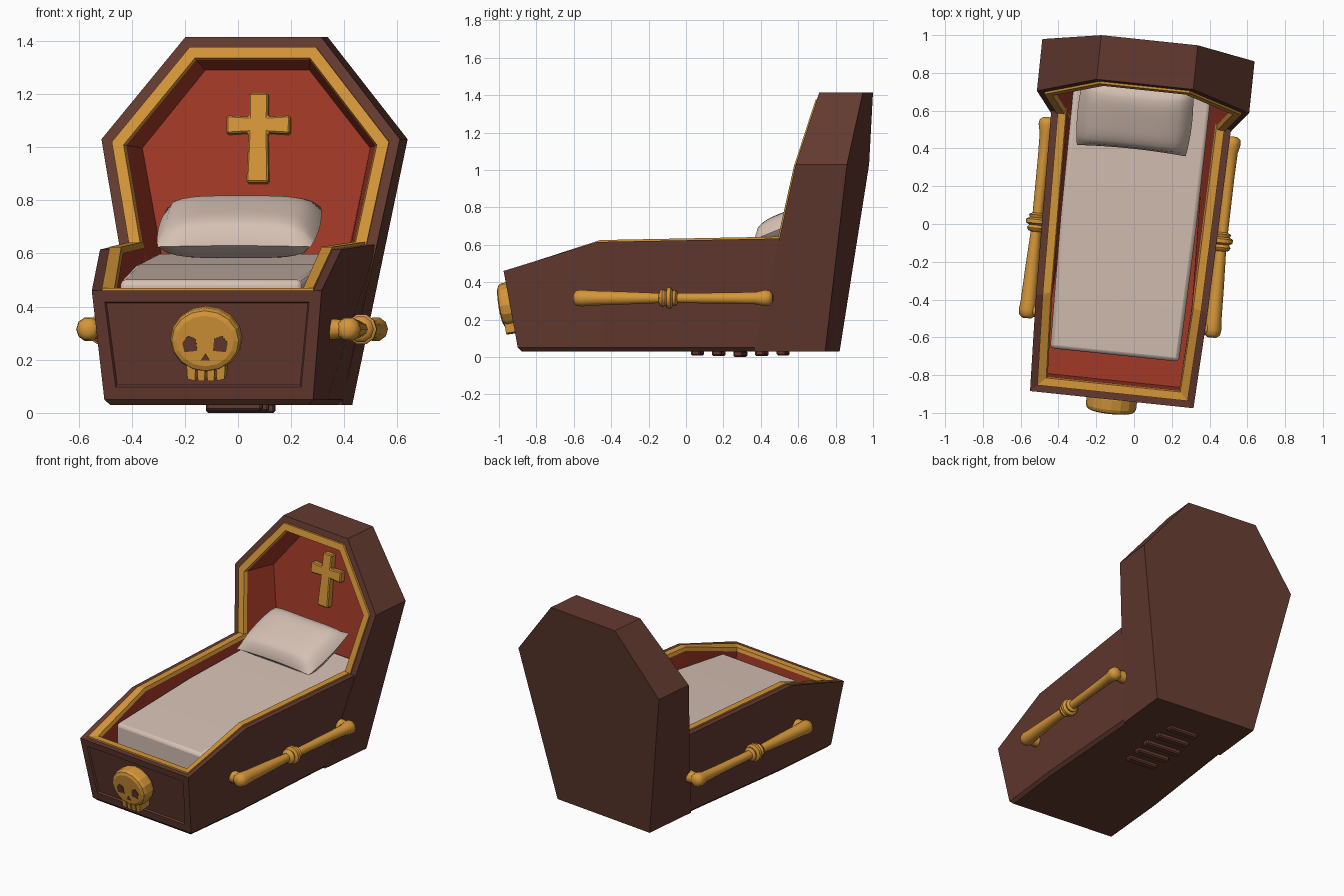
import bpy, bmesh, math
from mathutils import Matrix, Vector

if "Cube" in bpy.data.objects:
    bpy.data.objects.remove(bpy.data.objects["Cube"])

# The whole bed stands slightly turned about z
PLACE = Matrix.Rotation(math.radians(-6), 4, 'Z') @ Matrix.Translation((-0.02, 0, 0))


def material(name, rgb):
    m = bpy.data.materials.new(name)
    m.diffuse_color = (*rgb, 1)
    m.use_nodes = True
    m.node_tree.nodes["Principled BSDF"].inputs["Base Color"].default_value = m.diffuse_color
    return m


BROWN = material("dark brown wood", (0.125, 0.042, 0.029))
GOLD = material("gold", (0.66, 0.305, 0.040))
RED = material("red lining", (0.36, 0.040, 0.020))
CREAM = material("cream linen", (0.67, 0.53, 0.455))


def finish(name, bm, mats, matrix=Matrix(), bevel=0, segments=1, smooth=False):
    bmesh.ops.recalc_face_normals(bm, faces=bm.faces)
    me = bpy.data.meshes.new(name)
    bm.to_mesh(me)
    bm.free()
    me.transform(PLACE @ matrix)
    for m in mats:
        me.materials.append(m)
    ob = bpy.data.objects.new(name, me)
    bpy.context.collection.objects.link(ob)
    if bevel:
        mod = ob.modifiers.new("soft edges", 'BEVEL')
        mod.width, mod.segments = bevel, segments
    if smooth:
        bpy.ops.object.select_all(action='DESELECT')
        ob.select_set(True)
        bpy.context.view_layer.objects.active = ob
        bpy.ops.object.shade_smooth_by_angle(angle=math.radians(50))
    return ob


def bridge(loops, strip_mats=None, closed=True):
    """Skin a list of equal loops; both end loops are capped."""
    bm = bmesh.new()
    rows = [[bm.verts.new(p) for p in lp] for lp in loops]
    n = len(rows[0])
    mats = strip_mats or [0] * (len(rows) - 1)
    for a, b, m in zip(rows, rows[1:], mats):
        for i in range(n if closed else n - 1):
            j = (i + 1) % n
            bm.faces.new((a[i], a[j], b[j], b[i])).material_index = m
    bm.faces.new(rows[0]).material_index = mats[0]
    bm.faces.new(rows[-1]).material_index = mats[-1]
    return bm


def plate(name, pts, depth, matrix, mat, bevel=0, segments=1, smooth=False):
    """Flat outline extruded along its local z."""
    bm = bridge([[(x, y, z) for x, y in pts] for z in (0, depth)])
    return finish(name, bm, [mat], matrix, bevel, segments, smooth)


def box_pts(x0, y0, x1, y1):
    return [(x0, y0), (x1, y0), (x1, y1), (x0, y1)]


def lathe(name, profile, matrix, mat, sides=10):
    """Turned part along local z from (z, radius) pairs."""
    loops = [[(r * math.cos(2 * math.pi * i / sides), r * math.sin(2 * math.pi * i / sides), z)
              for i in range(sides)] for z, r in profile]
    return finish(name, bridge(loops), [mat], matrix, smooth=True)


def inset_poly(pts, d):
    """Move every side of a counter-clockwise outline inwards by d."""
    out = []
    for i, p in enumerate(pts):
        a, b, c = Vector(pts[i - 1]), Vector(p), Vector(pts[(i + 1) % len(pts)])
        e, f = (b - a).normalized(), (c - b).normalized()
        n1, n2 = Vector((-e.y, e.x)), Vector((-f.y, f.x))
        out.append(b + (n1 + n2) * d / (1 + n1.dot(n2)))
    return out


# Coffin body: U-shaped loops (half width, y, z) for back, middle and foot
def u_loop(stations):
    return [(-w, y, z) for w, y, z in stations] + [(w, y, z) for w, y, z in reversed(stations)]


def base_loop(d, z):
    return u_loop([(0.365 - d, 0.70, z), (0.40 - d, -0.40, z), (0.395 - d, -0.865 + d, z)])


def rim_loop(d, up):
    return u_loop([(0.48 - d, 0.62, 0.635 + up), (0.457 - d, -0.43 + d * 0.3, 0.615 + up),
                   (0.435 - d, -0.937 + d, 0.46 + up)])


body = bridge([base_loop(0.02, 0.03), base_loop(0, 0.05), rim_loop(0, 0), rim_loop(0.035, 0),
               rim_loop(0.035, 0.01), rim_loop(0.078, 0.01), rim_loop(0.085, -0.012),
               base_loop(0.03, 0.30)], [0, 0, 0, 1, 1, 1, 2], closed=False)
body.normal_update()
# Sunken panel on the foot end
bmesh.ops.recalc_face_normals(body, faces=body.faces)
foot = min((f for f in body.faces if f.calc_area() > 0.2 and abs(f.normal.y) > 0.9),
           key=lambda f: f.calc_center_median().y)
bmesh.ops.inset_region(body, faces=[foot], thickness=0.065)
bmesh.ops.inset_region(body, faces=[foot], thickness=0.008, depth=-0.01)
finish("coffin_body", body, [BROWN, GOLD, RED])

# Headboard: six-sided coffin lid end, leaning back, with trim and red recess
OUTLINE = [(-0.37, 0.03), (0.37, 0.03), (0.565, 1.03), (0.257, 1.415), (-0.257, 1.415), (-0.565, 1.03)]


def front_loop(d, dy):
    return [(p[0], 0.55 + 0.244 * (p[1] - 0.63) + dy, p[1]) for p in inset_poly(OUTLINE, d)]


def back_loop(d, dy):
    return [(p[0], 0.785 + 0.138 * (p[1] - 0.03) + dy, p[1]) for p in inset_poly(OUTLINE, d)]


finish("headboard", bridge(
    [back_loop(0, 0), front_loop(0, 0), front_loop(0.038, 0), front_loop(0.038, -0.012),
     front_loop(0.08, -0.012), front_loop(0.087, 0.012), back_loop(0.125, -0.07)],
    [0, 0, 1, 1, 1, 2]), [BROWN, GOLD, RED])

# Cross on the headboard lining
cross = [(-0.042, -0.17), (0.042, -0.17), (0.036, 0.02), (0.12, 0.015), (0.12, 0.085), (0.036, 0.08),
         (0.036, 0.17), (-0.036, 0.17), (-0.036, 0.08), (-0.12, 0.085), (-0.12, 0.015), (-0.036, 0.02)]
cross_at = Matrix.Translation((0.01, 0.858, 1.03)) @ Matrix.Rotation(math.radians(82), 4, 'X')
plate("cross", cross, 0.045, cross_at, GOLD, 0.006)

# Mattress, rising towards the head
bed = bridge([[(-w, y, z), (w, y, z), (w, y, 0.30), (-w, y, 0.30)]
              for w, y, z in ((0.343, -0.70, 0.50), (0.36, 0.0, 0.56), (0.365, 0.785, 0.60))])
finish("mattress", bed, [CREAM], Matrix.Translation((-0.01, 0, 0)), 0.02, 2, True)

# Pillow: two puffed sheets joined at the seam
pillow = bmesh.new()
for side in (1, -1):
    made = bmesh.ops.create_grid(pillow, x_segments=16, y_segments=12, size=1)
    for v in made["verts"]:
        u, w = v.co.x, v.co.y
        puff = (max(0, 1 - u ** 4) * max(0, 1 - w ** 4)) ** 0.5
        v.co = (0.305 * u * (1 - 0.05 * w * w), 0.20 * w * (1 - 0.06 * (1 - u * u)), side * 0.085 * puff)
bmesh.ops.remove_doubles(pillow, verts=pillow.verts, dist=0.0005)
pillow_at = Matrix.Translation((-0.035, 0.57, 0.70)) @ Matrix.Rotation(math.radians(22), 4, 'X')
finish("pillow", pillow, [CREAM], pillow_at, smooth=True)

# Skull on the foot end
skull_at = Matrix.Translation((0, -0.895, 0.275)) @ Matrix.Rotation(math.radians(99.2), 4, 'X')
head = [(0.134 * math.cos(a * math.pi / 8), 0.012 + 0.122 * math.sin(a * math.pi / 8)) for a in range(16)]
plate("skull_head", head, 0.103, skull_at, GOLD, 0.025, 2)
jaw = [(-0.075, -0.05), (-0.07, -0.135)]
for x in (-0.036, 0.0, 0.036):
    jaw += [(x - 0.005, -0.142), (x - 0.004, -0.10), (x + 0.004, -0.10), (x + 0.005, -0.142)]
jaw += [(0.07, -0.135), (0.075, -0.05)]
plate("skull_jaw", jaw, 0.09, skull_at, GOLD)
face_at = skull_at @ Matrix.Translation((0, 0, 0.10))
for s, side in ((-1, "left"), (1, "right")):
    eye = [(s * x, y) for x, y in ((0.03, -0.025), (0.078, -0.03), (0.086, 0.005), (0.065, 0.032), (0.035, 0.02))]
    plate("skull_eye_" + side, eye, 0.006, face_at, BROWN)
plate("skull_nose", [(-0.018, -0.062), (0.018, -0.062), (0, -0.035)], 0.006, face_at, BROWN)

# Bone handles along both sides, each with a knot and two pegs into the wall
BONE = [(-0.555, 0.022), (-0.54, 0.042), (-0.51, 0.047), (-0.46, 0.042), (-0.3, 0.037), (-0.095, 0.028),
        (-0.09, 0.042), (-0.075, 0.050), (-0.06, 0.040), (-0.05, 0.058), (-0.03, 0.058), (-0.02, 0.040),
        (-0.005, 0.046), (0.005, 0.028), (0.3, 0.031), (0.43, 0.035), (0.475, 0.046), (0.50, 0.042),
        (0.515, 0.022)]
for s, side in ((-1, "left"), (1, "right")):
    lathe("bone_handle_" + side, BONE, Matrix.Translation((s * 0.492, 0, 0.315))
          @ Matrix.Rotation(math.radians(-90), 4, 'X'), GOLD)
    for y, end in ((-0.51, "foot"), (0.475, "head")):
        lathe(f"bone_peg_{side}_{end}", [(0, 0.042), (0.09, 0.034)], Matrix.Translation((s * 0.40, y, 0.315))
              @ Matrix.Rotation(math.radians(s * 90), 4, 'Y'), GOLD)

# Raised rib pattern underneath
for i in range(5):
    y, w = 0.06 + 0.115 * i, 0.13 - 0.012 * abs(i - 2)
    plate(f"underside_rib_{i + 1}", box_pts(-w, y - 0.025, w, y + 0.025), 0.035,
          Matrix.Translation((0, 0, 0.004 * abs(i - 2))), BROWN, 0.008)
